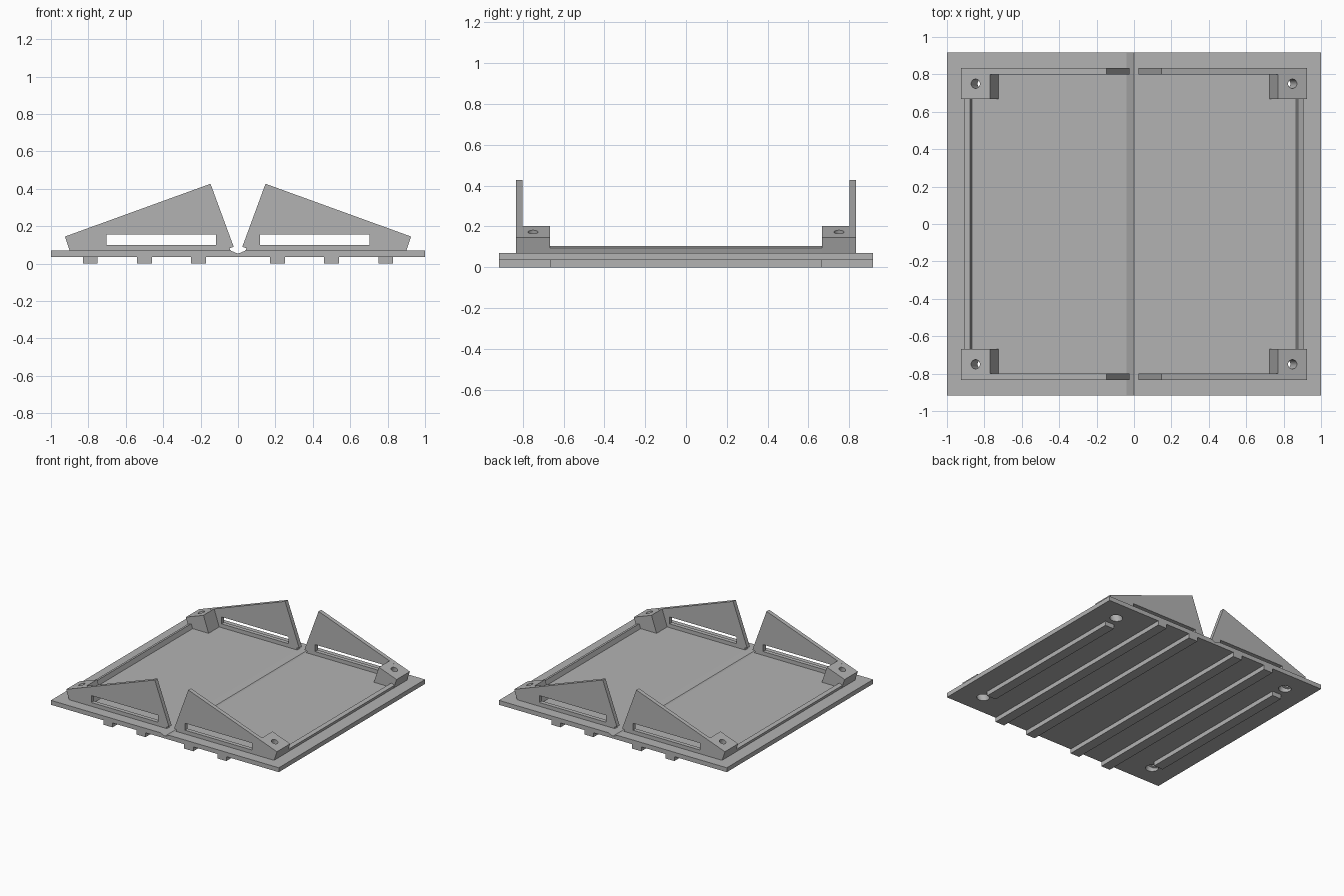
import bpy, bmesh, math
from mathutils import Matrix, Vector

cube = bpy.data.objects.get("Cube")
if cube:
    bpy.data.objects.remove(cube, do_unlink=True)

grey = bpy.data.materials.new("plain grey")
grey.use_nodes = True
COLOUR = (0.45, 0.45, 0.45, 1)
grey.diffuse_color = COLOUR
grey.node_tree.nodes["Principled BSDF"].inputs["Base Color"].default_value = COLOUR


def make_object(name, bm):
    bmesh.ops.recalc_face_normals(bm, faces=bm.faces[:])
    mesh = bpy.data.meshes.new(name)
    bm.to_mesh(mesh)
    bm.free()
    mesh.materials.append(grey)
    obj = bpy.data.objects.new(name, mesh)
    bpy.context.collection.objects.link(obj)
    return obj


def extrude_profile(name, profile, y0, y1):
    """Sweep an (x, z) outline along y."""
    bm = bmesh.new()
    face = bm.faces.new([bm.verts.new((x, y0, z)) for x, z in profile])
    new = bmesh.ops.extrude_face_region(bm, geom=[face])["geom"]
    verts = [v for v in new if isinstance(v, bmesh.types.BMVert)]
    bmesh.ops.translate(bm, verts=verts, vec=(0, y1 - y0, 0))
    return make_object(name, bm)


def box(x0, x1, z0, z1):
    return [(x0, z0), (x1, z0), (x1, z1), (x0, z1)]


def apply_modifier(obj, mod):
    bpy.context.view_layer.objects.active = obj
    bpy.ops.object.modifier_apply(modifier=mod.name)


def mirror(obj, x=True, y=True):
    mod = obj.modifiers.new("mirror", 'MIRROR')
    mod.use_axis = (x, y, False)
    mod.use_mirror_merge = False
    apply_modifier(obj, mod)


def boolean(obj, other, operation='DIFFERENCE', keep=False):
    mod = obj.modifiers.new("boolean", 'BOOLEAN')
    mod.operation = operation
    mod.solver = 'EXACT'
    mod.object = other
    apply_modifier(obj, mod)
    if not keep:
        bpy.data.objects.remove(other, do_unlink=True)


BOTTOM, TOP = 0.035, 0.07      # base plate heights
TILT = math.radians(20)        # slope of the side walls
HOLE = Vector((0.847, 0.75, 0.172))
AXIS = Vector((math.sin(TILT), 0, math.cos(TILT)))


def tilted_cylinder(name, radius, low, high):
    """Cylinder along the sloped screw axis, measured from the hole mouth."""
    bm = bmesh.new()
    move = Matrix.Translation(HOLE + AXIS * (low + high) / 2)
    bmesh.ops.create_cone(bm, cap_ends=True, segments=32, radius1=radius,
                          radius2=radius, depth=high - low,
                          matrix=move @ Matrix.Rotation(TILT, 4, 'Y'))
    return make_object(name, bm)


# Screw hole with a wider recess underneath
hole = tilted_cylinder("screw_hole_cutter", 0.025, -0.3, 0.1)
boolean(hole, tilted_cylinder("recess_cutter", 0.045, -0.25, -0.1), 'UNION')
hole.hide_render = True

# Corner wall with its slot and screw block
corner = extrude_profile("corner_walls", [
    (0.9, TOP), (0.925, 0.145), (0.147, 0.427), (0.023, 0.09),
    (0.045, 0.083), (0.04, TOP)], 0.8, 0.833)
block = extrude_profile("screw_block", [
    (0.9, TOP), (0.925, 0.145), (0.77, 0.201), (0.725, TOP)], 0.667, 0.82)
boolean(corner, block, 'UNION')
boolean(corner, extrude_profile("slot_cutter", box(0.117, 0.704, 0.1, 0.155), 0.78, 0.86))
boolean(corner, hole, keep=True)
mirror(corner)

# Base plate with a shallow fold groove
plate = extrude_profile("base_plate", [
    (-1, BOTTOM), (1, BOTTOM), (1, TOP), (0.04, TOP),
    (0, 0.053), (-0.04, TOP), (-1, TOP)], -0.917, 0.917)
mirror(hole)
boolean(plate, hole)

# Low rails joining the screw blocks along each side
rails = extrude_profile("side_rails", [
    (0.899, TOP), (0.907, 0.095), (0.878, 0.105), (0.865, TOP)], -0.667, 0.667)
mirror(rails, y=False)

# Ribs underneath; the outer pair stops short of the holes
for name, x, reach in (("inner_ribs", 0.21, 0.917), ("middle_ribs", 0.5, 0.917),
                       ("outer_ribs", 0.79, 0.667)):
    ribs = extrude_profile(name, box(x - 0.04, x + 0.04, 0, BOTTOM), -reach, reach)
    mirror(ribs, y=False)

# Keep flat faces crisp and the hole walls smooth
for obj in (corner, plate):
    bpy.ops.object.select_all(action='DESELECT')
    obj.select_set(True)
    bpy.context.view_layer.objects.active = obj
    bpy.ops.object.shade_smooth_by_angle(angle=math.radians(15))
